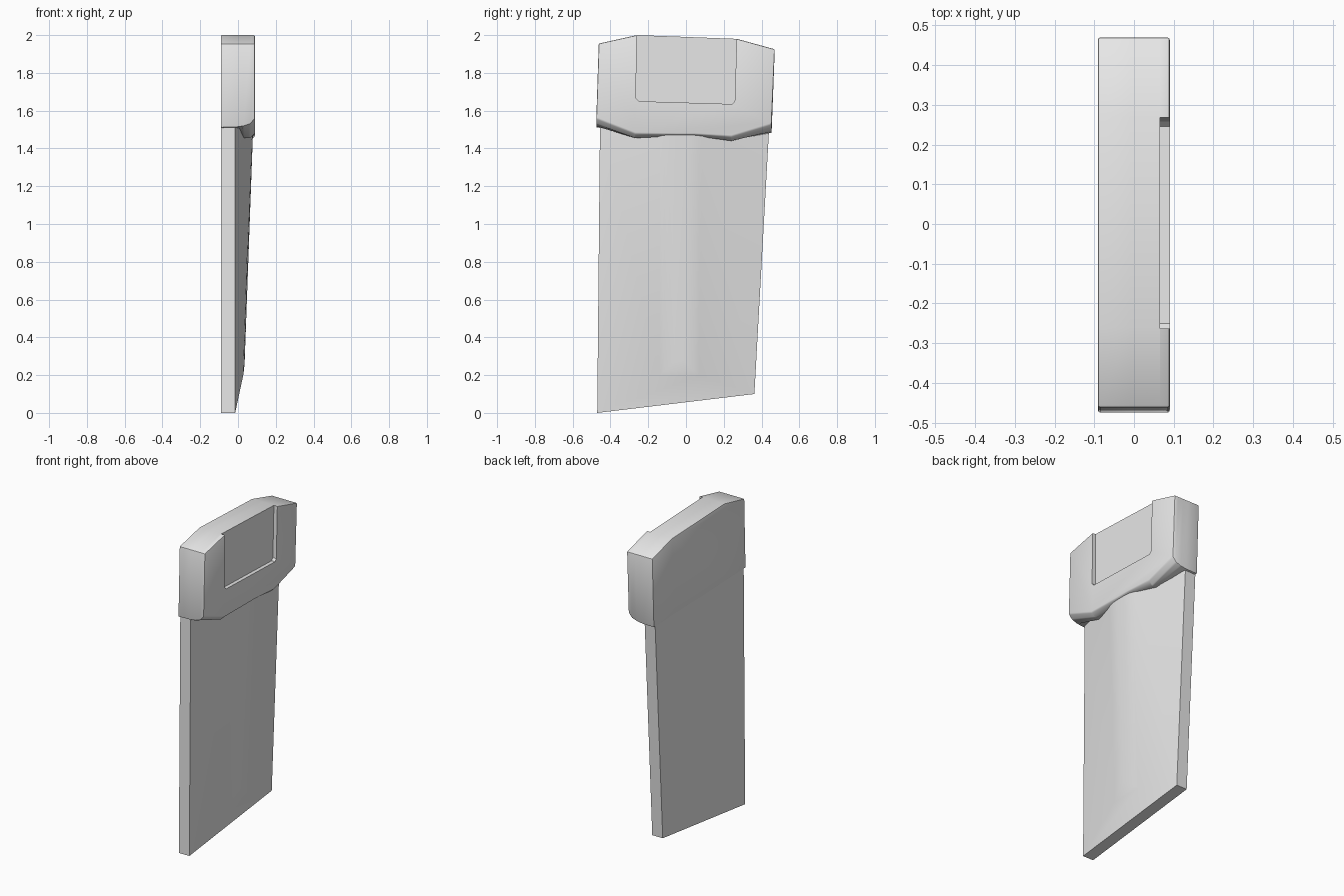
import bpy, bmesh, math

if "Cube" in bpy.data.objects:
    bpy.data.objects.remove(bpy.data.objects["Cube"], do_unlink=True)

GREY = (0.8, 0.8, 0.8, 1)
grey = bpy.data.materials.new("plain grey")
grey.use_nodes = True
grey.diffuse_color = GREY
grey.node_tree.nodes["Principled BSDF"].inputs["Base Color"].default_value = GREY


def add_object(name, bm):
    bmesh.ops.recalc_face_normals(bm, faces=bm.faces)
    mesh = bpy.data.meshes.new(name)
    bm.to_mesh(mesh)
    bm.free()
    mesh.materials.append(grey)
    obj = bpy.data.objects.new(name, mesh)
    bpy.context.collection.objects.link(obj)
    return obj


def loft(layers):
    """Join closed loops of equal length and cap both ends."""
    bm = bmesh.new()
    rings = [[bm.verts.new(p) for p in ring] for ring in layers]
    for a, b in zip(rings, rings[1:]):
        for i in range(len(a)):
            j = (i + 1) % len(a)
            bm.faces.new((a[i], a[j], b[j], b[i]))
    bm.faces.new(rings[0])
    bm.faces.new(rings[-1])
    return bm


def select_only(obj):
    bpy.ops.object.select_all(action="DESELECT")
    obj.select_set(True)
    bpy.context.view_layer.objects.active = obj


def finish(obj, degrees=30):
    select_only(obj)
    for mod in list(obj.modifiers):
        bpy.ops.object.modifier_apply(modifier=mod.name)
    bpy.ops.object.shade_smooth_by_angle(angle=math.radians(degrees))


# Blade: flat back, straight rim and a raised softly rounded centre
outline = [(-0.47, 0), (0.362, 0.1), (0.443, 1.56), (-0.455, 1.56)]
crown = [(0.034, -0.1, 0.235), (0.034, 0.03, 0.235),
         (0.082, 0.05, 1.56), (0.082, -0.1, 1.56)]
bm = loft([[(-0.089, y, z) for y, z in outline],
           [(-0.015, y, z) for y, z in outline], crown])
soft = [e for e in bm.edges
        if all(v.co.x > 0 for v in e.verts) and min(v.co.z for v in e.verts) < 1]
bmesh.ops.bevel(bm, geom=soft, offset=0.04, segments=3, profile=0.5, affect="EDGES")
finish(add_object("blade", bm), 25)


# Head: eight-sided cap whose underside dips on both sides of the centre
def head_ring(x, corner, dip, middle):
    profile = [(-0.462, 1.955), (-0.26, 2.0), (0.27, 1.98), (0.47, 1.925),
               (0.453, corner), (0.24, dip), (0.05, middle),
               (-0.05, middle), (-0.27, dip + 0.015), (-0.475, corner + 0.03)]
    return [(x, y, z) for y, z in profile]


head = add_object("head", loft([
    head_ring(-0.091, 1.48, 1.49, 1.495),
    head_ring(-0.01, 1.482, 1.487, 1.49),
    head_ring(0.03, 1.488, 1.44, 1.466),
    head_ring(0.065, 1.50, 1.44, 1.466),
    head_ring(0.09, 1.53, 1.465, 1.475)]))
bevel = head.modifiers.new("rounded edges", "BEVEL")
bevel.width = 0.006
bevel.segments = 2
bevel.limit_method = "ANGLE"
bevel.angle_limit = math.radians(35)

# Shallow recess in the side of the head, open at the top
recess = [(-0.262, 2.1), (-0.264, 1.665), (-0.25, 1.65),
          (0.245, 1.635), (0.258, 1.65), (0.272, 2.1)]
cutter = add_object("recess_cutter", loft([[(x, y, z) for y, z in recess]
                                           for x in (0.066, 0.2)]))
cutter.hide_render = True
cut = head.modifiers.new("recess", "BOOLEAN")
cut.operation = "DIFFERENCE"
cut.solver = "EXACT"
cut.object = cutter
finish(head)
bpy.data.objects.remove(cutter, do_unlink=True)
